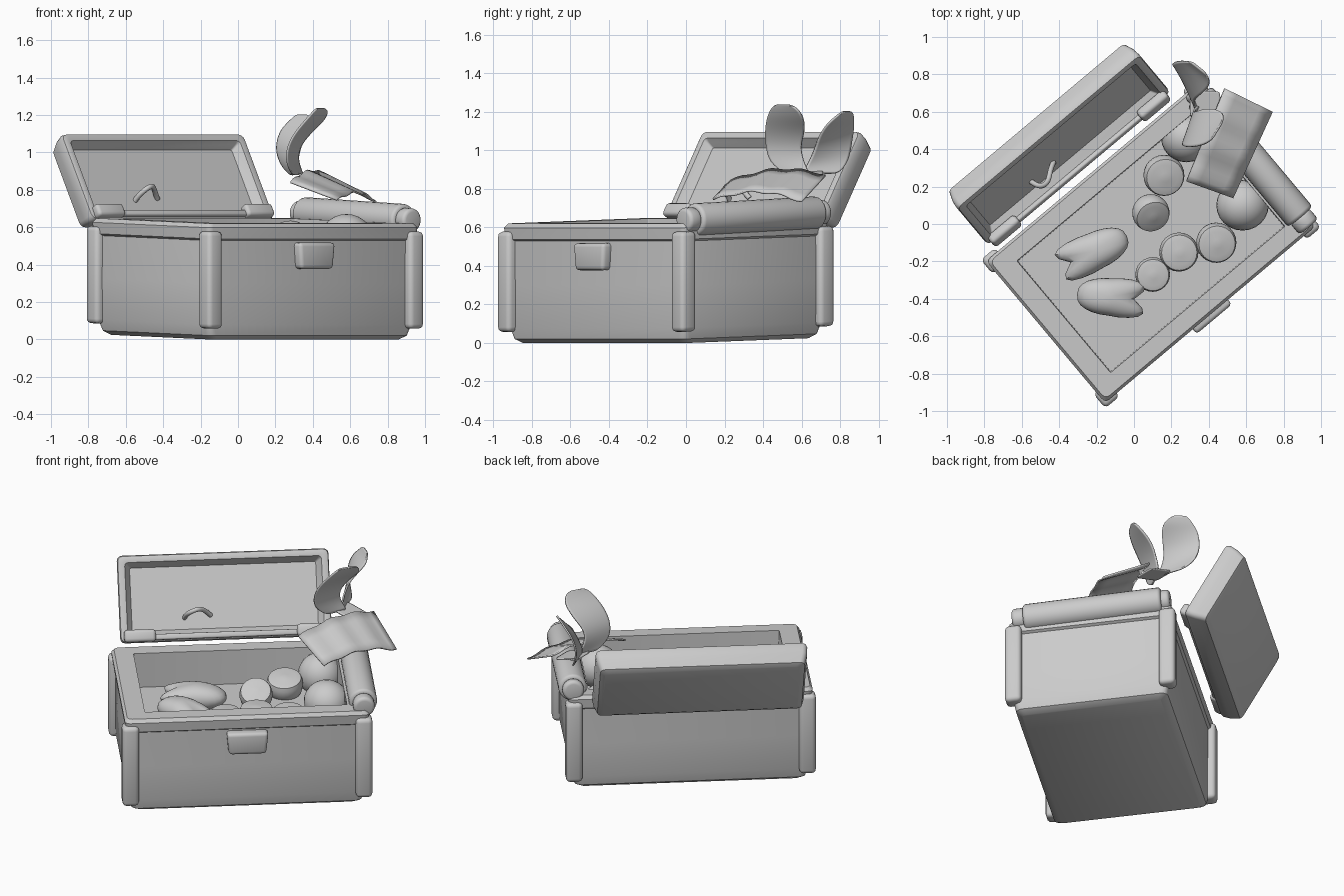
import bpy, bmesh, math
from mathutils import Matrix, Vector

if "Cube" in bpy.data.objects:
    bpy.data.objects.remove(bpy.data.objects["Cube"])

YAW = math.radians(40)
SHEAR = Matrix.Identity(4)
SHEAR[2][1] = 0.03          # chest leans up slightly towards the back
CHEST = Matrix.Translation((0.09, -0.105, 0.012)) @ Matrix.Rotation(YAW, 4, 'Z')
BODY = CHEST @ SHEAR


def finish(name, bm, matrix=None, angle=35):
    bmesh.ops.recalc_face_normals(bm, faces=bm.faces)
    if matrix is not None:
        bm.transform(matrix)
    me = bpy.data.meshes.new(name)
    bm.to_mesh(me)
    bm.free()
    ob = bpy.data.objects.new(name, me)
    bpy.context.collection.objects.link(ob)
    bpy.ops.object.select_all(action='DESELECT')
    bpy.context.view_layer.objects.active = ob
    ob.select_set(True)
    bpy.ops.object.shade_smooth_by_angle(angle=math.radians(angle))
    return ob


def tray(name, rings, matrix):
    """Loft rounded rectangles (half x, half y, z, corner radius), capped at both ends."""
    bm = bmesh.new()
    loops = []
    for hx, hy, z, r in rings:
        loop = []
        for sx, sy, start in ((1, 1, 0), (-1, 1, 90), (-1, -1, 180), (1, -1, 270)):
            for k in range(4):
                a = math.radians(start + 30 * k)
                loop.append(bm.verts.new((sx * (hx - r) + r * math.cos(a),
                                          sy * (hy - r) + r * math.sin(a), z)))
        loops.append(loop)
    for a, b in zip(loops, loops[1:]):
        for i in range(16):
            j = (i + 1) % 16
            bm.faces.new((a[i], a[j], b[j], b[i]))
    bm.faces.new(loops[0])
    bm.faces.new(loops[-1])
    return finish(name, bm, matrix)


def block(name, loc, size, matrix, bevel=0.02, taper=1.0):
    bm = bmesh.new()
    bmesh.ops.create_cube(bm, size=1)
    for v in bm.verts:
        if v.co.z < 0:
            v.co.x *= taper
            v.co.y *= taper
        v.co = Vector(c * s for c, s in zip(v.co, size))
    bmesh.ops.bevel(bm, geom=bm.edges[:], offset=bevel, segments=3, affect='EDGES', profile=0.5)
    return finish(name, bm, matrix @ Matrix.Translation(loc))


def sheet(name, rows, smooth=True, thick=0.01):
    """Smooth thin surface through rows of points."""
    bm = bmesh.new()
    grid = [[bm.verts.new(p) for p in row] for row in rows]
    for a, b in zip(grid, grid[1:]):
        for i in range(len(a) - 1):
            bm.faces.new((a[i], a[i + 1], b[i + 1], b[i]))
    ob = finish(name, bm, angle=60)
    if smooth:
        sub = ob.modifiers.new("smooth", 'SUBSURF')
        sub.levels = sub.render_levels = 2
    sol = ob.modifiers.new("thickness", 'SOLIDIFY')
    sol.thickness = thick
    sol.offset = 0
    return ob


def ball(name, loc, scale, shape=None, yaw=0, tilt=0):
    bm = bmesh.new()
    bmesh.ops.create_uvsphere(bm, u_segments=24, v_segments=14, radius=1)
    for v in bm.verts:
        if shape:
            v.co = shape(v.co)
    m = (Matrix.Translation(loc) @ Matrix.Rotation(math.radians(yaw), 4, 'Z')
         @ Matrix.Rotation(math.radians(tilt), 4, 'Y') @ Matrix.Diagonal((*scale, 1)))
    return finish(name, bm, m)


# Chest body: slightly bulging walls, low overhanging rim, hollow inside
tray("chest_body", [
    (.66, .43, .0, .03), (.695, .462, .022, .04), (.712, .472, .08, .03),
    (.715, .472, .3, .02), (.712, .475, .53, .02), (.728, .49, .54, .03),
    (.735, .495, .60, .03), (.72, .48, .622, .03), (.608, .39, .622, .005),
    (.604, .386, .40, .005)], BODY)

# Corner posts
for sx in (-1, 1):
    for sy in (-1, 1):
        block("corner_post", (sx * .702, sy * .468, .32), (.1, .1, .52), BODY, .025, 1)

# Front latch
block("latch", (0, -.488, .45), (.25, .08, .14), BODY, .02, .9)

# Open lid leaning back, shallow recess inside
LID = CHEST @ Matrix.Translation((-.035, .68, .86)) @ Matrix.Rotation(math.radians(60), 4, 'X')
tray("lid", [
    (.59, .215, -.142, .03), (.615, .24, -.13, .03), (.632, .258, -.07, .03),
    (.637, .264, -.02, .03), (.632, .258, -.002, .03), (.618, .245, .004, .03),
    (.592, .22, .0, .02), (.58, .208, -.02, .01), (.56, .19, -.05, .01)], LID)

# Hinge bar and its end blocks
block("hinge_bar", (0, -.235, .01), (1.1, .035, .03), LID, .01)
for s in (-1, 1):
    block("hinge_block", (s * .52, -.225, .015), (.19, .075, .06), LID, .02)

# Lid handle
cu = bpy.data.curves.new("lid_handle", 'CURVE')
cu.dimensions = '3D'
cu.bevel_depth = .014
cu.use_fill_caps = True
sp = cu.splines.new('NURBS')
pts = [(-.555, .23, .735), (-.54, .22, .76), (-.50, .19, .80), (-.45, .23, .83),
       (-.45, .29, .80), (-.43, .33, .75)]
sp.points.add(len(pts) - 1)
for p, co in zip(sp.points, pts):
    p.co = (*co, 1)
sp.use_endpoint_u = True
bpy.context.collection.objects.link(bpy.data.objects.new("lid_handle", cu))

# Roll lying along the right end, with rounded caps
ROLL = CHEST @ Matrix.Translation((.705, .005, .645)) @ Matrix.Rotation(math.radians(90 + 2.5), 4, 'X')
for name, r, z0, z1 in (("side_roll", .085, -.43, .41), ("roll_cap_front", .065, .40, .48),
                        ("roll_cap_back", .065, -.48, -.42)):
    bm = bmesh.new()
    bmesh.ops.create_cone(bm, cap_ends=True, segments=24, radius1=r, radius2=r, depth=z1 - z0)
    bmesh.ops.translate(bm, verts=bm.verts, vec=(0, 0, (z0 + z1) / 2))
    rims = [e for e in bm.edges if abs(e.verts[0].co.z - e.verts[1].co.z) < 1e-4]
    bmesh.ops.bevel(bm, geom=rims, offset=.02, segments=3, affect='EDGES', profile=.5)
    finish(name, bm, ROLL)

# Draped cloth over the right end, gently arched and rippled
corners = [Vector(c) for c in ((.28, .23, .84), (.485, .725, .87), (.53, .14, .745), (.74, .60, .735))]
rows = []
for i in range(17):
    t = i / 16
    a, b = corners[0].lerp(corners[1], t), corners[2].lerp(corners[3], t)
    lift = Vector((0, 0, .045 * math.sin(math.pi * t) + .006 * math.sin(6 * math.pi * t)))
    rows.append([a.lerp(b, k / 4) + lift for k in range(5)])
sheet("cloth_panel", rows, smooth=False)

# Curled two-lobed fin: rows of (z, y from, y to, x from, x to)
lobes = {
    "fin_lobe_left": [(.88, .51, .64, .29, .35), (.94, .43, .61, .26, .32),
                      (1.02, .415, .59, .26, .32), (1.1, .41, .62, .30, .38),
                      (1.17, .42, .61, .36, .46), (1.215, .44, .58, .40, .48),
                      (1.235, .46, .54, .42, .47)],
    "fin_lobe_right": [(.88, .61, .79, .34, .28), (.92, .625, .83, .32, .24),
                       (.98, .66, .85, .32, .21), (1.05, .68, .86, .34, .205),
                       (1.12, .72, .87, .39, .23), (1.16, .76, .87, .41, .27),
                       (1.2, .81, .865, .38, .31)],
}
for name, table in lobes.items():
    sheet(name, [[(x0 + (x1 - x0) * k / 4, y0 + (y1 - y0) * k / 4, z) for k in range(5)]
                 for z, y0, y1, x0, x1 in table])
sheet("fin_neck", [[(.30 + .04 * k, .57 + .035 * i, .89 - .01 * k) for k in range(5)]
                   for i in range(5)])

# Large round contents
ball("large_ball", (.58, .10, .54), (.14, .135, .13))
ball("back_ball", (.28, .46, .50), (.135, .13, .135))


# Small round contents with a flat, faintly conical cap
def capped(c):
    r = math.hypot(c.x, c.y)
    return Vector((c.x, c.y, .45 + .12 * (.9 - r))) if c.z > .45 else c


for x, y, z, r, tilt in ((.16, .26, .48, .11, 15), (.09, .06, .47, .10, 35), (.24, -.15, .46, .105, 5),
                         (.44, -.10, .47, .108, 10), (.10, -.27, .45, .093, 5)):
    ball("small_fruit", (x, y, z), (r, r, r), capped, -60, tilt)


# Barrel-like sacks with a shallow two-pointed end
def sack(c):
    t = max(0, c.x)
    s = math.copysign(abs(c.y) ** .8, c.y)
    return Vector((c.x + t * t * (abs(s) * .9 - .25), s * (1 + .3 * t), c.z * (1 - .2 * t)))


ball("sack_back", (-.21, -.145, .46), (.19, .10, .08), sack, 205)
ball("sack_front", (-.13, -.39, .47), (.175, .10, .08), sack, -5)
